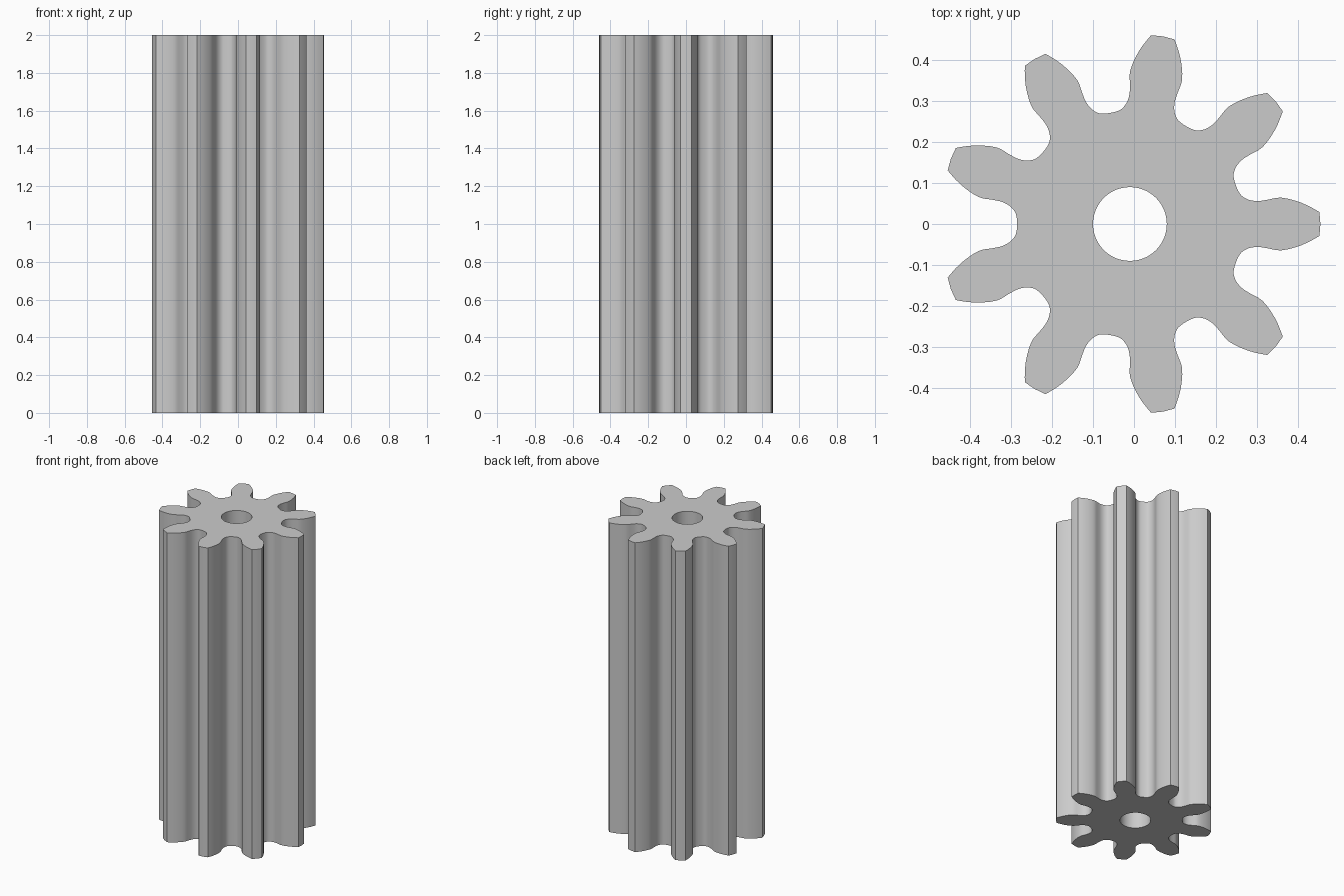
import bpy
import bmesh
from math import cos, sin, radians, pi

TEETH = 9
HEIGHT = 2.0
CENTRE_X = -0.01
BORE_RADIUS = 0.09
PITCH = 360 / TEETH

# Half a tooth as (radius, degrees from tooth axis), tip corner to root centre
FLANK = [(0.463, 3.6), (0.422, 7.0), (0.374, 9.9), (0.342, 10.0), (0.316, 10.2),
         (0.295, 11.6), (0.281, 14.2), (0.276, 17.2), (0.275, 20.0)]

cube = bpy.data.objects.get("Cube")
if cube:
    bpy.data.objects.remove(cube, do_unlink=True)


def smooth_path(points, steps=3):
    """Catmull-Rom curve through the points."""
    padded = [points[0]] + points + [points[-1]]
    path = []
    for a, b, c, d in zip(padded, padded[1:], padded[2:], padded[3:]):
        for i in range(steps):
            t = i / steps
            path.append(tuple(
                0.5 * (2 * q + (r - p) * t + (2 * p - 5 * q + 4 * r - s) * t ** 2
                       + (3 * q - p - 3 * r + s) * t ** 3)
                for p, q, r, s in zip(a, b, c, d)))
    return path + [points[-1]]


def add_loop(bm, polar):
    """Closed loop of edges from (radius, degrees) points."""
    verts = [bm.verts.new((CENTRE_X + r * cos(radians(a)), r * sin(radians(a)), 0))
             for r, a in polar]
    return [bm.edges.new((v, verts[(i + 1) % len(verts)])) for i, v in enumerate(verts)]


# Outline: mirror the flank about each tooth axis and repeat round the centre
flank = smooth_path(FLANK)
tooth = [(r, -a) for r, a in reversed(flank[:-1])] + [(0.4645, 0)] + flank
outline = [(r, a + PITCH * n) for n in range(TEETH) for r, a in tooth]
bore = [(BORE_RADIUS, i * 360 / 48) for i in range(48)]

# Fill between outline and bore, then extrude upward
bm = bmesh.new()
edges = add_loop(bm, outline) + add_loop(bm, bore)
bmesh.ops.triangle_fill(bm, use_beauty=True, use_dissolve=False, edges=edges)
extruded = bmesh.ops.extrude_face_region(bm, geom=bm.faces[:], use_keep_orig=True)
top = [g for g in extruded["geom"] if isinstance(g, bmesh.types.BMVert)]
bmesh.ops.translate(bm, vec=(0, 0, HEIGHT), verts=top)
bmesh.ops.recalc_face_normals(bm, faces=bm.faces[:])

mesh = bpy.data.meshes.new("pinion_gear")
bm.to_mesh(mesh)
bm.free()
gear = bpy.data.objects.new("pinion_gear", mesh)
bpy.context.collection.objects.link(gear)

# Plain grey
grey = bpy.data.materials.new("grey")
grey.use_nodes = True
colour = (0.6, 0.6, 0.6, 1)
grey.diffuse_color = colour
grey.node_tree.nodes["Principled BSDF"].inputs["Base Color"].default_value = colour
mesh.materials.append(grey)

# Smooth flanks and bore, sharp tips and rims
bpy.ops.object.select_all(action="DESELECT")
gear.select_set(True)
bpy.context.view_layer.objects.active = gear
bpy.ops.object.shade_smooth_by_angle(angle=radians(30))
